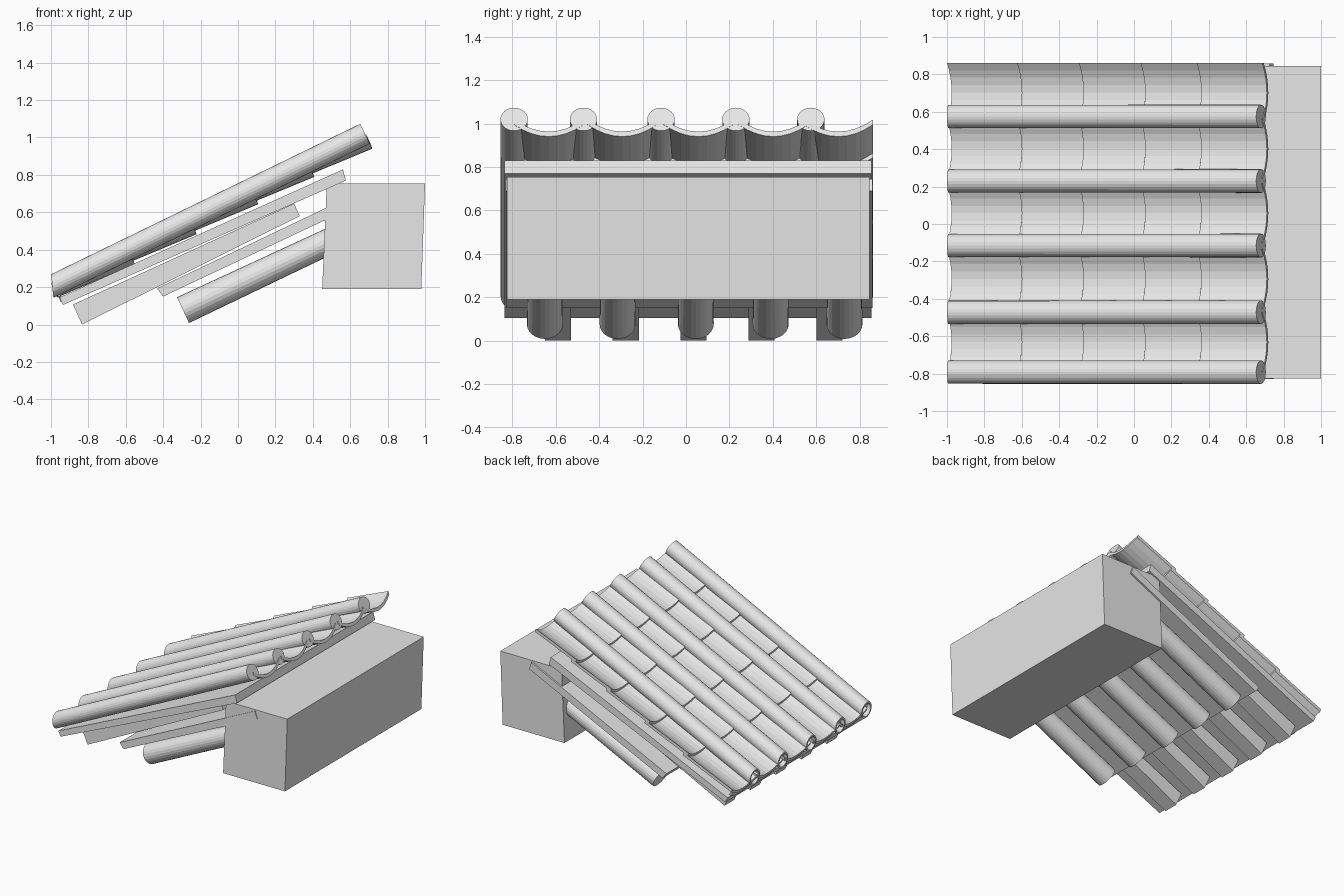
import bpy
import bmesh
from math import sin, cos, tau
from mathutils import Vector

if "Cube" in bpy.data.objects:
    bpy.data.objects.remove(bpy.data.objects["Cube"])

grey = bpy.data.materials.new("light_grey")
grey.use_nodes = True
colour = (0.8, 0.8, 0.8, 1)
grey.diffuse_color = colour
grey.node_tree.nodes["Principled BSDF"].inputs["Base Color"].default_value = colour


def loft(name, rings):
    """Closed solid through rings of matching points."""
    bm = bmesh.new()
    loops = [[bm.verts.new(p) for p in ring] for ring in rings]
    count = len(loops[0])
    for a, b in zip(loops, loops[1:]):
        for i in range(count):
            j = (i + 1) % count
            bm.faces.new((a[i], a[j], b[j], b[i]))
    bm.faces.new(loops[0])
    bm.faces.new(loops[-1])
    bmesh.ops.recalc_face_normals(bm, faces=bm.faces)
    mesh = bpy.data.meshes.new(name)
    bm.to_mesh(mesh)
    bm.free()
    mesh.materials.append(grey)
    obj = bpy.data.objects.new(name, mesh)
    bpy.context.collection.objects.link(obj)
    return obj


def prism(name, profile, y0, y1):
    """Side profile (x, z) extruded across the width."""
    return loft(name, [[(x, y, z) for x, z in profile] for y in (y0, y1)])


def ring(centre, direction, ry, rn, skew=0.0, sides=24):
    normal = Vector((-direction.z, 0, direction.x))
    points = []
    for i in range(sides):
        t = tau * i / sides
        points.append(centre + Vector((0, ry * cos(t), 0))
                      + normal * rn * sin(t) + direction * skew * sin(t))
    return points


def roof_z(x):
    """Height of the cover tile axis."""
    return 0.205 + (x + 0.995) * 0.487


# Wall beam
prism("wall_beam", [(0.45, 0.19), (0.98, 0.19), (1.0, 0.755), (0.475, 0.755)],
      -0.825, 0.845)

# Sheathing boards
prism("upper_board", [(-0.936, 0.105), (0.577, 0.77), (0.561, 0.829), (-0.955, 0.145)],
      -0.835, 0.855)
prism("lower_board", [(-0.40, 0.15), (0.745, 0.69), (0.725, 0.745), (-0.433, 0.193)],
      -0.83, 0.858)

# Tapered square rafters at the eaves
for i in range(5):
    y = -0.59 + 0.3125 * i
    prism("eaves_rafter", [(-0.834, 0.0), (0.33, 0.58), (0.30, 0.647), (-0.882, 0.107)],
          y - 0.06, y + 0.06)

# Round rafters running into the wall beam
start, end = Vector((-0.294, 0, 0.077)), Vector((0.7, 0, 0.545))
along = (end - start).normalized()
for y in (-0.65, -0.315, 0.045, 0.39, 0.73):
    shift = Vector((0, y, 0))
    loft("round_rafter", [ring(start + shift, along, 0.083, 0.076),
                          ring(end + shift, along, 0.075, 0.068)])

# Cover tiles with a shallow recess in the eaves end
cover_ys = (-0.792, -0.472, -0.115, 0.23, 0.575)
low, high = Vector((-0.993, 0, roof_z(-0.993))), Vector((0.679, 0, 1.02))
along = (high - low).normalized()
for y in cover_ys:
    shift = Vector((0, y, 0))
    loft("cover_tile", [ring(low + shift + along * 0.03, along, 0.048, 0.045, 0.017),
                        ring(low + shift, along, 0.05, 0.047, 0.018),
                        ring(low + shift, along, 0.062, 0.059, 0.022),
                        ring(high + shift, along, 0.063, 0.059)])


# Curved pan tiles, each row lapping over the one below
def pan_ring(x, y, half, lift, thick=0.023, sag=0.055, steps=8):
    top, bottom = [], []
    for i in range(steps + 1):
        u = 2 * i / steps - 1
        rise = sag * u * u
        z = roof_z(x) + lift + rise
        top.append((x - 0.45 * rise, y + half * u, z))
        bottom.append((x - 0.45 * rise + 0.008, y + half * u, z - thick))
    return top + bottom[::-1]


pan_ys = [(a + b) / 2 for a, b in zip(cover_ys, cover_ys[1:])] + [0.702]
seams = (-0.975, -0.60, -0.27, 0.06, 0.36, 0.67)
for y in pan_ys:
    for x0, x1 in zip(seams, seams[1:]):
        loft("pan_tile", [pan_ring(x0, y, 0.16, -0.047),
                          pan_ring(x1 + 0.04, y, 0.16, -0.072)])
    # Drip lip hanging from the lowest pan tile
    lip = []
    for x in (-0.975, -0.962):
        upper = pan_ring(x, y, 0.12, -0.05, sag=0.03)
        n = len(upper) // 2
        drop = [(px + 0.02, py, pz - 0.022) for px, py, pz in upper[n:]]
        lip.append(upper[:n] + drop)
    loft("drip_lip", lip)
